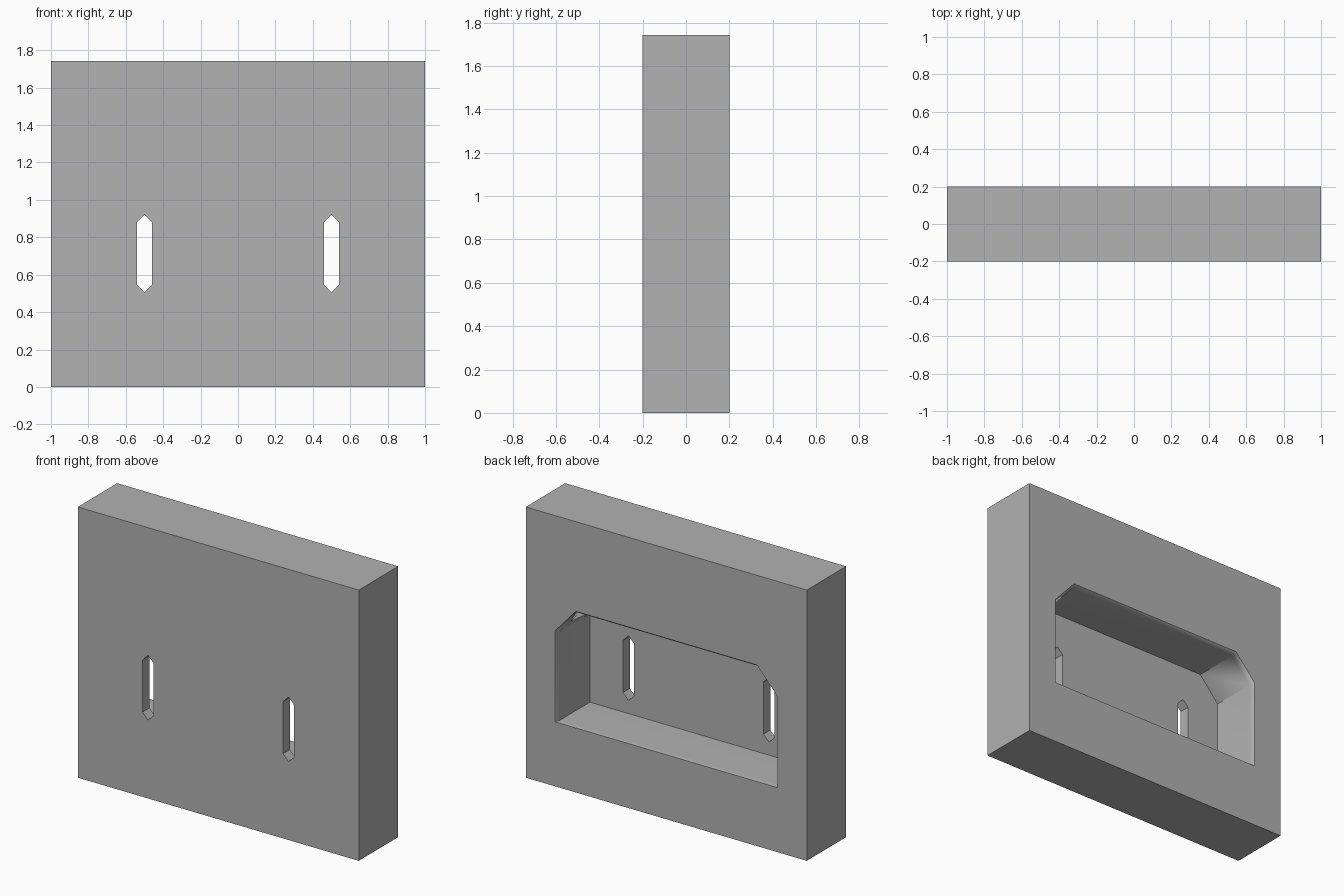
import bpy, bmesh

old = bpy.data.objects.get("Cube")
if old:
    bpy.data.objects.remove(old, do_unlink=True)

# Single matte grey
grey = bpy.data.materials.new("plain_grey")
grey.use_nodes = True
colour = (0.445, 0.445, 0.445, 1)
grey.diffuse_color = colour
grey.node_tree.nodes["Principled BSDF"].inputs["Base Color"].default_value = colour


def loft(name, sections):
    """Closed solid through (y, [(x, z), ...]) sections."""
    bm = bmesh.new()
    rings = [[bm.verts.new((x, y, z)) for x, z in pts] for y, pts in sections]
    for a, b in zip(rings, rings[1:]):
        for i in range(len(a)):
            j = (i + 1) % len(a)
            bm.faces.new((a[i], a[j], b[j], b[i]))
    bm.faces.new(rings[0])
    bm.faces.new(rings[-1])
    bmesh.ops.recalc_face_normals(bm, faces=bm.faces)
    mesh = bpy.data.meshes.new(name)
    bm.to_mesh(mesh)
    bm.free()
    mesh.materials.append(grey)
    obj = bpy.data.objects.new(name, mesh)
    bpy.context.collection.objects.link(obj)
    return obj


def mirrored(half):
    """Complete a right-hand outline across x = 0."""
    return half + [(-x, z) for x, z in reversed(half)]


def carve(body, cutter):
    cutter.hide_render = True
    bpy.context.view_layer.objects.active = body
    mod = body.modifiers.new("carve", 'BOOLEAN')
    mod.operation = 'DIFFERENCE'
    mod.solver = 'EXACT'
    mod.object = cutter
    bpy.ops.object.modifier_apply(modifier=mod.name)
    bpy.data.objects.remove(cutter, do_unlink=True)


# Main slab
slab = mirrored([(1, 0), (1, 1.742)])
panel = loft("wall_panel", [(-0.2, slab), (0.2, slab)])

# Recess in the back, with clipped top corners and a slightly flared rim
inner = mirrored([(0.775, 0.42), (0.775, 0.99), (0.637, 1.147)])
rim = mirrored([(0.793, 0.415), (0.793, 1.0), (0.645, 1.165)])
carve(panel, loft("recess_cutter",
                  [(-0.13, inner), (0.175, inner), (0.2, rim), (0.3, rim)]))

# Pointed vertical slots through the thin front wall
for side in (-1, 1):
    outline = [(side * 0.5 + x, z) for x, z in
               mirrored([(0, 0.505), (0.04, 0.545), (0.04, 0.88), (0, 0.92)])[:4]]
    outline += [(side * 0.5 - 0.04, 0.88), (side * 0.5 - 0.04, 0.545)]
    carve(panel, loft("slot_cutter", [(-0.3, outline), (0, outline)]))

# Soft shading on the rim only
bpy.ops.object.select_all(action='DESELECT')
panel.select_set(True)
bpy.context.view_layer.objects.active = panel
bpy.ops.object.shade_smooth_by_angle(angle=0.7)
weighted = panel.modifiers.new("weighted_normals", 'WEIGHTED_NORMAL')
weighted.keep_sharp = True
